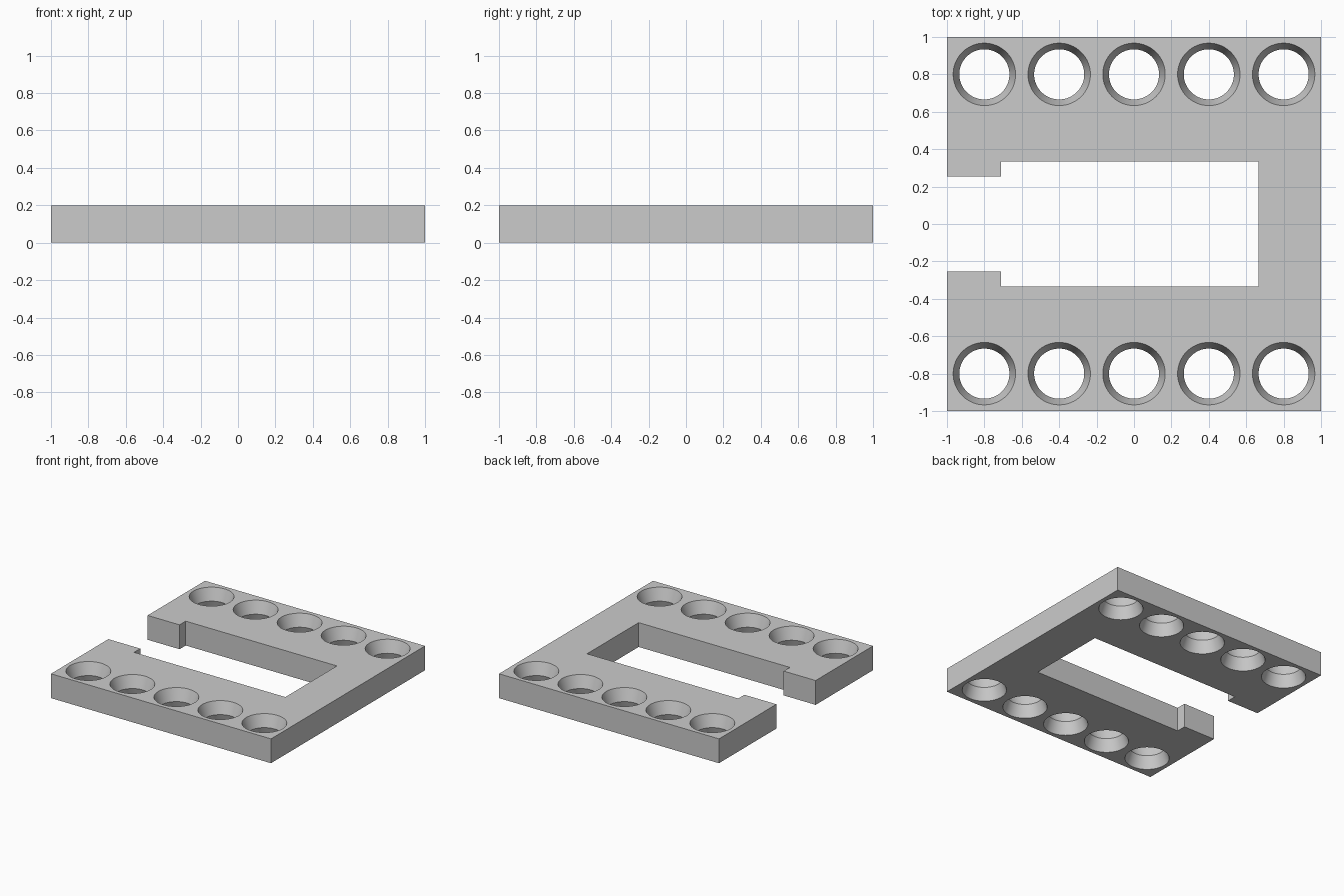
import bpy
import bmesh
from math import cos, sin, tau, radians

if "Cube" in bpy.data.objects:
    bpy.data.objects.remove(bpy.data.objects["Cube"])

THICK = 0.2
RIM, WAIST = 0.167, 0.134     # hole radius at the faces and at mid depth
SEGMENTS = 64

grey = bpy.data.materials.new("light grey")
grey.use_nodes = True
grey.diffuse_color = (0.6, 0.6, 0.6, 1)
grey.node_tree.nodes["Principled BSDF"].inputs["Base Color"].default_value = (0.6, 0.6, 0.6, 1)


def make_object(name, bm):
    bmesh.ops.recalc_face_normals(bm, faces=bm.faces)
    mesh = bpy.data.meshes.new(name)
    bm.to_mesh(mesh)
    bm.free()
    mesh.materials.append(grey)
    obj = bpy.data.objects.new(name, mesh)
    bpy.context.collection.objects.link(obj)
    return obj


# Plate outline: half of it, mirrored across y = 0 into a C shape
half = [(0.665, 0.335), (-0.71, 0.335), (-0.71, 0.255), (-1, 0.255), (-1, 1), (1, 1)]
outline = half + [(x, -y) for x, y in reversed(half)]
bm = bmesh.new()
base = bm.faces.new([bm.verts.new((x, y, 0)) for x, y in outline])
top = bmesh.ops.extrude_face_region(bm, geom=[base])["geom"]
bmesh.ops.translate(bm, vec=(0, 0, THICK),
                    verts=[v for v in top if isinstance(v, bmesh.types.BMVert)])
plate = make_object("slotted_plate", bm)


# Hourglass cutters for the two rows of holes, running just past both faces
def add_hourglass(bm, cx, cy):
    over = 0.02
    wide = RIM + (RIM - WAIST) * over / (THICK / 2)
    rings = []
    for z, r in ((-over, wide), (THICK / 2, WAIST), (THICK + over, wide)):
        rings.append([bm.verts.new((cx + r * cos(tau * i / SEGMENTS),
                                    cy + r * sin(tau * i / SEGMENTS), z))
                      for i in range(SEGMENTS)])
    for low, high in zip(rings, rings[1:]):
        for i in range(SEGMENTS):
            j = (i + 1) % SEGMENTS
            bm.faces.new((low[i], low[j], high[j], high[i]))
    bm.faces.new(rings[0][::-1])
    bm.faces.new(rings[-1])


bm = bmesh.new()
for y in (-0.8, 0.8):
    for i in range(-2, 3):
        add_hourglass(bm, 0.4 * i, y)
cutter = make_object("hole_cutter", bm)
cutter.hide_render = True

# Cut the holes, then drop the cutter
cut = plate.modifiers.new("holes", 'BOOLEAN')
cut.operation = 'DIFFERENCE'
cut.solver = 'EXACT'
cut.object = cutter
bpy.ops.object.select_all(action='DESELECT')
bpy.context.view_layer.objects.active = plate
plate.select_set(True)
bpy.ops.object.modifier_apply(modifier=cut.name)
bpy.data.objects.remove(cutter)

# Smooth hole walls with crisp rims and waists
bpy.ops.object.shade_smooth_by_angle(angle=radians(30))
